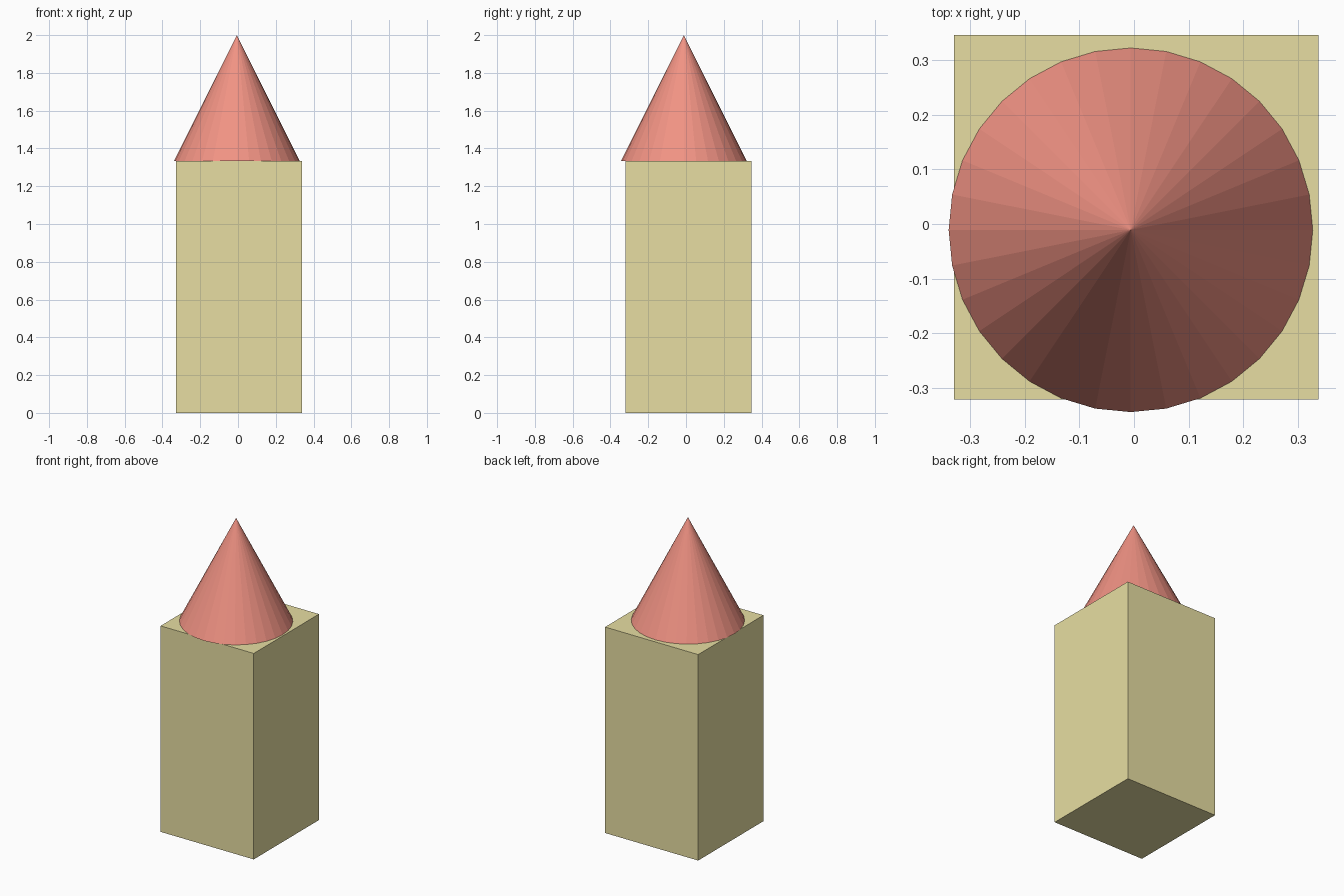
import bpy

if "Cube" in bpy.data.objects:
    bpy.data.objects.remove(bpy.data.objects["Cube"])


def finish(name, color):
    obj = bpy.context.object
    obj.name = name
    mat = bpy.data.materials.new(name + "_paint")
    mat.diffuse_color = (*color, 1)
    mat.use_nodes = True
    mat.node_tree.nodes["Principled BSDF"].inputs["Base Color"].default_value = mat.diffuse_color
    obj.data.materials.append(mat)
    return obj


BODY_W, BODY_H, ROOF_H = 0.667, 1.333, 0.667

# Square tower body standing on the ground
bpy.ops.mesh.primitive_cube_add(size=1, location=(0.004, 0.0125, BODY_H / 2))
body = finish("tower_body", (0.80, 0.73, 0.36))
body.scale = (BODY_W, BODY_W, BODY_H)

# Faceted cone roof, set slightly off the body's centre
bpy.ops.mesh.primitive_cone_add(vertices=32, radius1=0.333, radius2=0, depth=ROOF_H,
                                location=(-0.006, -0.011, BODY_H + ROOF_H / 2))
finish("cone_roof", (0.88, 0.29, 0.23))
